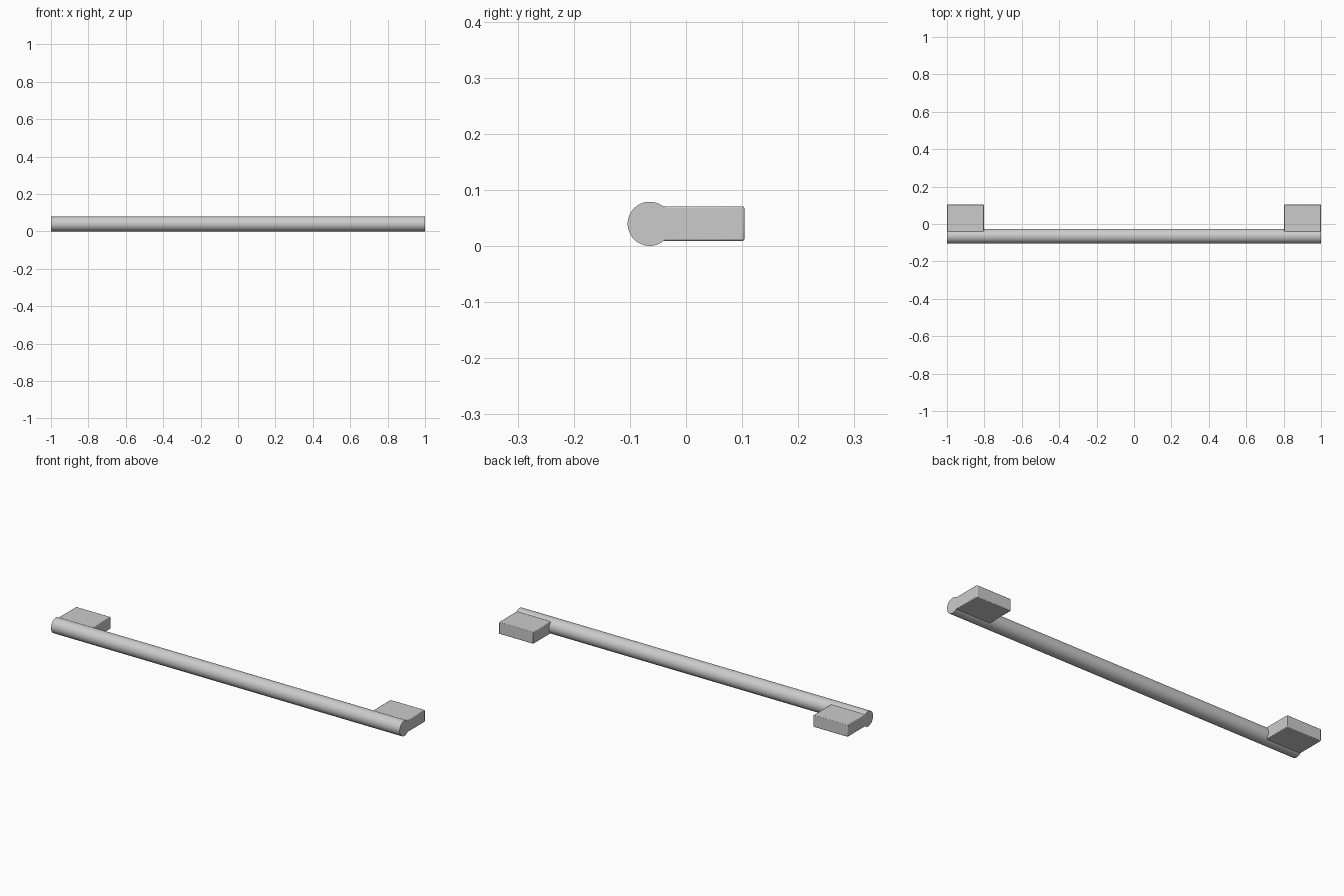
import bpy
import math

if "Cube" in bpy.data.objects:
    bpy.data.objects.remove(bpy.data.objects["Cube"])

R = 0.0393                 # bar radius
BAR_Y, BAR_Z = -0.0647, 0.0398

# Round grip bar running along x
bpy.ops.mesh.primitive_cylinder_add(
    vertices=64, radius=R, depth=2.0,
    location=(0, BAR_Y, BAR_Z), rotation=(0, math.pi / 2, 0))
bar = bpy.context.object
bar.name = "grip_bar"
bpy.ops.object.transform_apply(location=False, rotation=True, scale=True)
bpy.ops.object.shade_smooth_by_angle(angle=math.radians(30))


# Mounting block, its front edge buried in the bar
def mount(name, side):
    x0, x1 = 0.803, 1.0
    y0, y1 = -0.05, 0.104
    z0, z1 = 0.0095, 0.0708
    bpy.ops.mesh.primitive_cube_add(
        size=1, location=(side * (x0 + x1) / 2, (y0 + y1) / 2, (z0 + z1) / 2))
    block = bpy.context.object
    block.name = name
    block.scale = (x1 - x0, y1 - y0, z1 - z0)
    bpy.ops.object.transform_apply(location=False, rotation=False, scale=True)
    # Slightly eased edges
    bevel = block.modifiers.new("eased_edges", 'BEVEL')
    bevel.width = 0.003
    bevel.segments = 2
    bpy.ops.object.shade_smooth_by_angle(angle=math.radians(30))


mount("mount_left", -1)
mount("mount_right", 1)
